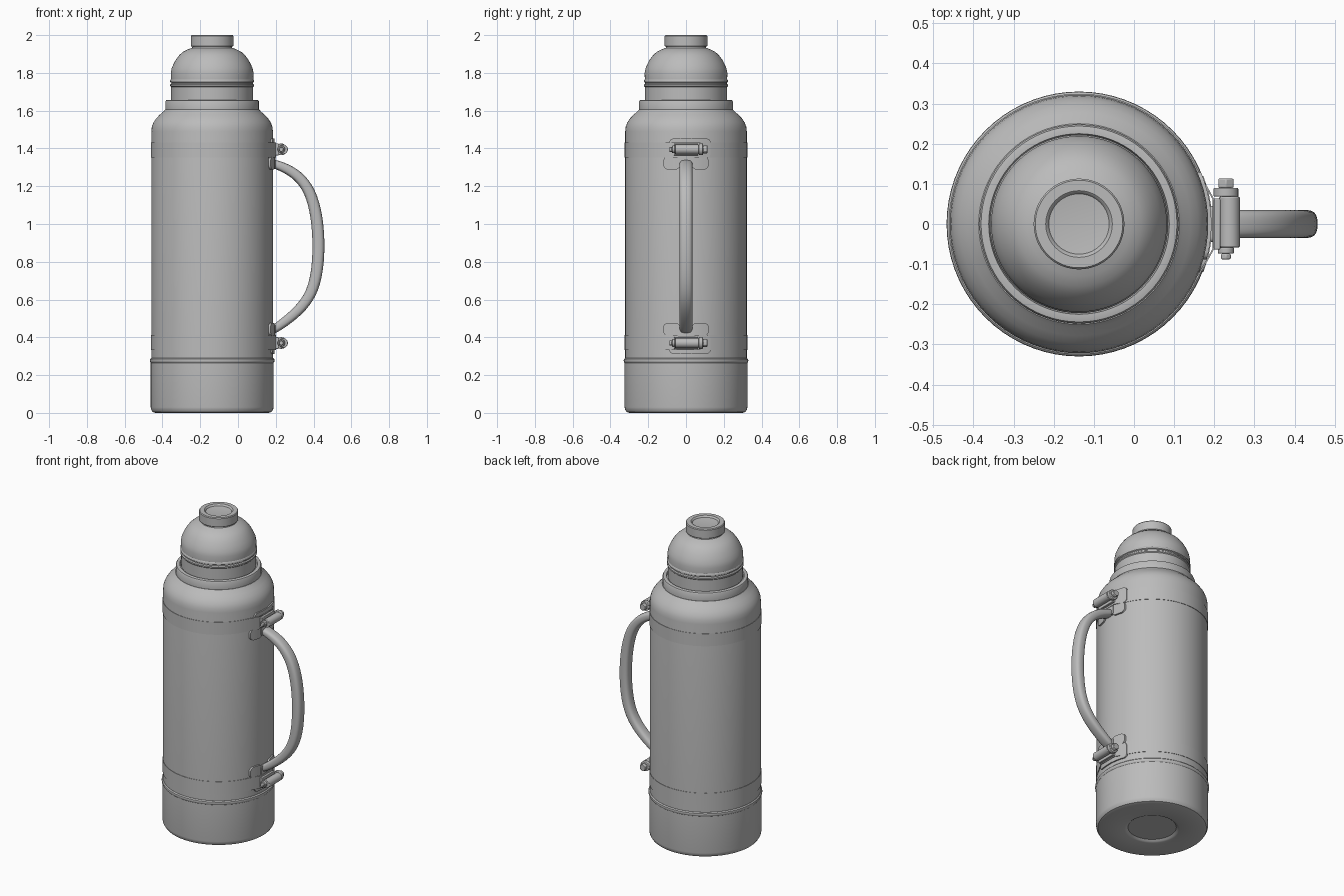
import bpy, bmesh
from math import sin, cos, pi, sqrt, radians
from mathutils import Vector, Matrix

if "Cube" in bpy.data.objects:
    bpy.data.objects.remove(bpy.data.objects["Cube"])

CX, R = -0.137, 0.322       # flask axis and body radius
MID_Z = 0.8825              # height about which the two brackets mirror

steel = bpy.data.materials.new("grey_metal")
steel.use_nodes = True
GREY = (0.5, 0.5, 0.5, 1)
steel.diffuse_color = GREY
steel.node_tree.nodes["Principled BSDF"].inputs["Base Color"].default_value = GREY


def finish(name, bm, angle=35):
    bmesh.ops.recalc_face_normals(bm, faces=bm.faces)
    me = bpy.data.meshes.new(name)
    bm.to_mesh(me)
    bm.free()
    me.materials.append(steel)
    ob = bpy.data.objects.new(name, me)
    bpy.context.collection.objects.link(ob)
    bpy.ops.object.select_all(action='DESELECT')
    ob.select_set(True)
    bpy.context.view_layer.objects.active = ob
    bpy.ops.object.shade_smooth_by_angle(angle=radians(angle))
    return ob


def loft(bm, rings, closed=False, caps=True):
    loops = [[bm.verts.new(p) for p in ring] for ring in rings]
    n = len(loops[0])
    pairs = list(zip(loops, loops[1:] + loops[:1])) if closed else list(zip(loops, loops[1:]))
    for a, b in pairs:
        for i in range(n):
            j = (i + 1) % n
            bm.faces.new((a[i], a[j], b[j], b[i]))
    if caps and not closed:
        bm.faces.new(loops[0])
        bm.faces.new(loops[-1])


def lathe(name, profile, seg=72):
    bm = bmesh.new()
    loft(bm, [[(CX + r * cos(2 * pi * i / seg), r * sin(2 * pi * i / seg), z)
               for i in range(seg)] for r, z in profile])
    return finish(name, bm)


# Flask, bottom to top
lathe("base_cup", [(0.14, 0.012), (0.15, 0.004), (0.16, 0), (0.30, 0), (0.315, 0.005),
                   (0.323, 0.018), (0.325, 0.03), (0.325, 0.265), (0.329, 0.27),
                   (0.33, 0.277), (0.329, 0.284), (0.323, 0.29), (0.30, 0.29)])
lathe("body", [(0.30, 0.28), (R, 0.28), (R, 1.49), (0.319, 1.515), (0.311, 1.537),
               (0.297, 1.558), (0.278, 1.578), (0.26, 1.594), (0.25, 1.605), (0.2, 1.605)])
lathe("collar", [(0.24, 1.60), (0.248, 1.604), (0.248, 1.648), (0.244, 1.655),
                 (0.235, 1.657), (0.225, 1.657), (0.222, 1.645), (0.2, 1.645)])
lathe("cup_lid", [(0.2, 1.64), (0.217, 1.65), (0.217, 1.725), (0.222, 1.73), (0.222, 1.738),
                  (0.216, 1.743), (0.216, 1.748), (0.222, 1.752), (0.222, 1.76),
                  (0.218, 1.766), (0.219, 1.80), (0.214, 1.825), (0.203, 1.85),
                  (0.19, 1.873), (0.174, 1.894), (0.155, 1.911), (0.13, 1.924),
                  (0.106, 1.933), (0.102, 1.95)])
lathe("top_knob", [(0.09, 1.94), (0.11, 1.94), (0.113, 1.943), (0.113, 1.995), (0.109, 2.0),
                   (0.083, 2.0), (0.079, 1.997), (0.075, 1.99), (0.04, 1.986)])

# Handle: rounded bar swept along a bow
path = [(0.165, 1.325), (0.22, 1.31), (0.30, 1.272), (0.37, 1.20), (0.412, 1.08),
        (0.429, 0.92), (0.423, 0.76), (0.392, 0.63), (0.32, 0.538), (0.23, 0.468), (0.165, 0.425)]
pts = [Vector((x, 0, z)) for x, z in path]
rings = []
for i, p in enumerate(pts):
    tangent = (pts[min(i + 1, len(pts) - 1)] - pts[max(i - 1, 0)]).normalized()
    normal = tangent.cross(Vector((0, 1, 0)))
    thick = 0.022 + 0.011 * sin(pi * i / (len(pts) - 1))
    ring = []
    for k in range(12):
        a = 2 * pi * (k + 0.5) / 12
        c, s = cos(a), sin(a)
        ring.append(p + normal * thick * abs(c) ** 0.7 * (1 if c > 0 else -1)
                    + Vector((0, 0.036 * abs(s) ** 0.7 * (1 if s > 0 else -1), 0)))
    rings.append(ring)
bm = bmesh.new()
loft(bm, rings)
handle = finish("handle", bm, 60)
sub = handle.modifiers.new("smooth", 'SUBSURF')
sub.levels = sub.render_levels = 2


def plate(name, y0, y1, z0, z1, corner, flip, lift):
    """Rounded plate wrapped on the body, thickened inward."""
    bm = bmesh.new()
    n, cols = 16, []
    for i in range(n + 1):
        y = (y0 + y1) / 2 - (y1 - y0) / 2 * cos(pi * i / n)
        edge = max(0, corner - min(y - y0, y1 - y))
        cut = corner - sqrt(max(0, corner ** 2 - edge ** 2))
        outer, inner = sqrt((R + lift) ** 2 - y * y), sqrt((R - 0.01) ** 2 - y * y)
        cols.append([(CX + x, y, flip(z)) for x, z in
                     ((inner, z0 + cut), (outer, z0 + cut), (outer, z1 - cut), (inner, z1 - cut))])
    loft(bm, cols)
    finish(name, bm)


def rod(bm, x, z, y0, y1, r, seg=24):
    m = Matrix.Translation((x, (y0 + y1) / 2, z)) @ Matrix.Rotation(pi / 2, 4, 'X')
    bmesh.ops.create_cone(bm, cap_ends=True, segments=seg, radius1=r, radius2=r,
                          depth=abs(y1 - y0), matrix=m)


def strap(name, z0, z1):
    """Thin band hugging the body, pulled straight to the clamp."""
    bm = bmesh.new()
    steps, a0 = 72, radians(32)
    outline = [(0.201, -0.06), (0.201, 0.06)]
    for i in range(steps + 1):
        a = a0 + (2 * pi - 2 * a0) * i / steps
        outline.append((CX + 0.3245 * cos(a), 0.3245 * sin(a)))
    rings = []
    for x, y in outline:
        inward = Vector((CX - x, -y, 0)).normalized() * 0.004
        p = Vector((x, y, 0))
        rings.append([p + Vector((0, 0, z0)), p + Vector((0, 0, z1)),
                      p + inward + Vector((0, 0, z1)), p + inward + Vector((0, 0, z0))])
    loft(bm, rings, closed=True)
    finish(name, bm)


# Brackets: strap, plates and clamp bolt, mirrored top and bottom
for side, flip in (("upper", lambda z: z), ("lower", lambda z: 2 * MID_Z - z)):
    zs = sorted((flip(1.352), flip(1.432)))
    strap(side + "_strap", *zs)
    plate(side + "_plate", -0.088, 0.13, 1.352, 1.452, 0.02, flip, 0.008)
    for label, s in (("left", 1), ("right", -1)):
        y0, y1 = sorted((s * 0.032, s * 0.12))
        plate(side + "_" + label + "_lug", y0, y1, 1.288, 1.358, 0.025, flip, 0.01)
    plate(side + "_handle_root", -0.045, 0.045, 1.30, 1.36, 0.01, flip, 0.014)

    z = flip(1.395)
    bm = bmesh.new()
    m = Matrix.Translation((0.205, 0, z)) @ Matrix.Diagonal((0.02, 0.128, 0.064, 1))
    bmesh.ops.create_cube(bm, size=1, matrix=m)
    rod(bm, 0.238, z, -0.058, 0.068, 0.026)
    rod(bm, 0.229, z, 0.068, 0.09, 0.031)
    rod(bm, 0.229, z, 0.09, 0.113, 0.022, 6)
    rod(bm, 0.229, z, -0.074, -0.058, 0.02)
    rod(bm, 0.229, z, -0.088, -0.074, 0.014, 6)
    clamp = finish(side + "_clamp_bolt", bm)
    bev = clamp.modifiers.new("bevel", 'BEVEL')
    bev.width, bev.segments, bev.limit_method = 0.003, 2, 'ANGLE'
